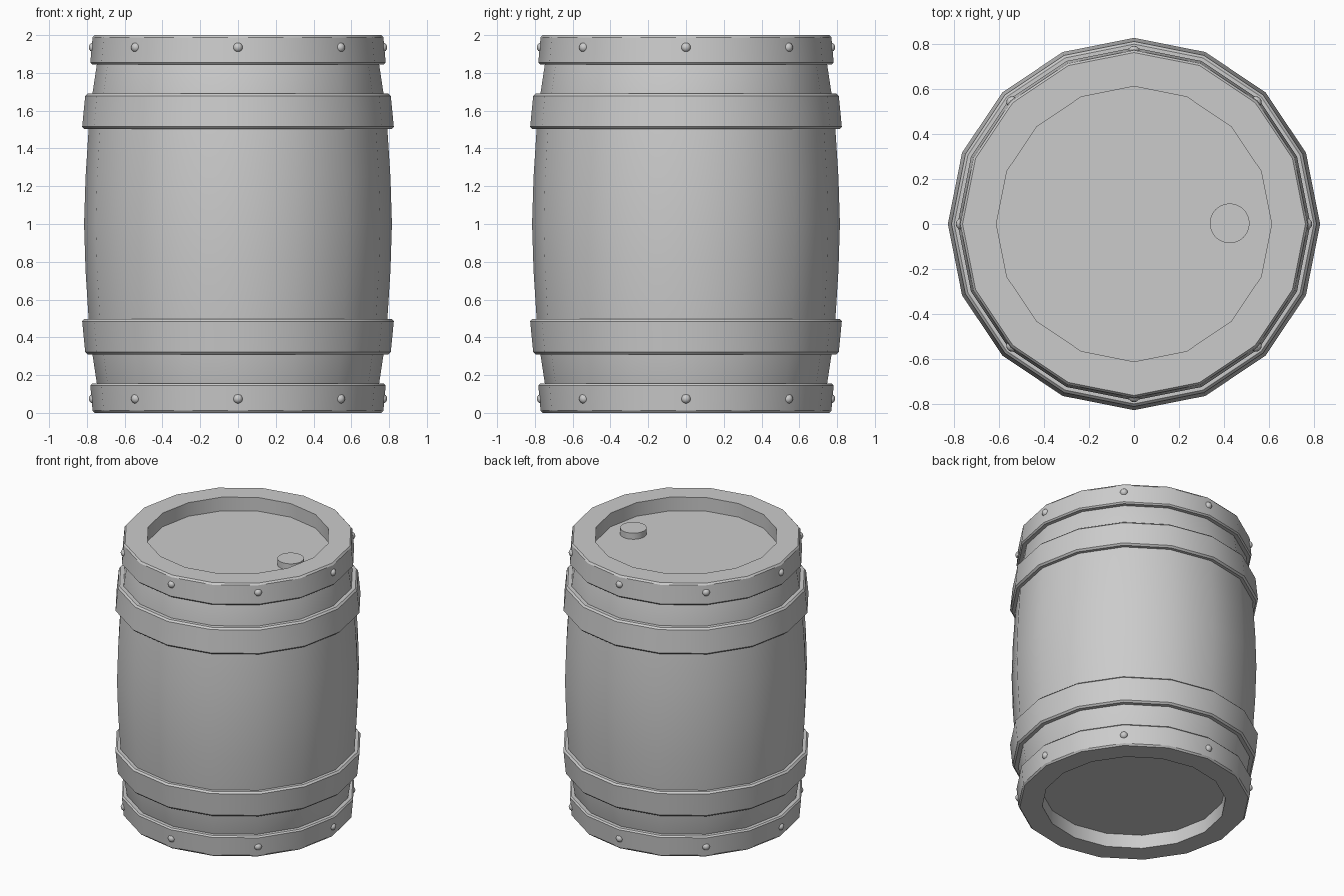
import bpy, bmesh, math
from mathutils import Matrix

if "Cube" in bpy.data.objects:
    bpy.data.objects.remove(bpy.data.objects["Cube"])

SIDES = 16


def make_object(name, bm):
    bmesh.ops.recalc_face_normals(bm, faces=bm.faces)
    mesh = bpy.data.meshes.new(name)
    bm.to_mesh(mesh)
    bm.free()
    obj = bpy.data.objects.new(name, mesh)
    bpy.context.collection.objects.link(obj)
    return obj


def lathe(name, profile, closed=True):
    """Revolve (radius, z) points; open profiles are capped at both ends."""
    bm = bmesh.new()
    rings = []
    for r, z in profile:
        rings.append([bm.verts.new((r * math.cos(2 * math.pi * i / SIDES),
                                    r * math.sin(2 * math.pi * i / SIDES), z))
                      for i in range(SIDES)])
    pairs = list(zip(rings, rings[1:]))
    if closed:
        pairs.append((rings[-1], rings[0]))
    for a, b in pairs:
        for i in range(SIDES):
            j = (i + 1) % SIDES
            bm.faces.new((a[i], a[j], b[j], b[i]))
    if not closed:
        bm.faces.new(rings[0])
        bm.faces.new(rings[-1])
    return make_object(name, bm)


def flip(profile):
    return [(r, 2 - z) for r, z in profile]


# Bulging staves, closed by the recessed heads
half = [(0.73, 0.10), (0.748, 0.16), (0.772, 0.32), (0.791, 0.50), (0.807, 0.75)]
lathe("barrel_body", half + [(0.815, 1.0)] + flip(half)[::-1], closed=False)

# End hoops with the raised rim, and the wider belly hoops
end_hoop = [(0.61, 0), (0.76, 0), (0.77, 0.012), (0.782, 0.145),
            (0.773, 0.155), (0.70, 0.155), (0.61, 0.12)]
belly_hoop = [(0.74, 0.31), (0.797, 0.31), (0.809, 0.322), (0.825, 0.485),
              (0.813, 0.497), (0.74, 0.497)]
for side, fn in (("bottom", list), ("top", flip)):
    lathe(side + "_end_hoop", fn(end_hoop))
    lathe(side + "_belly_hoop", fn(belly_hoop))

    # Eight rivets around each end hoop
    bm = bmesh.new()
    z = 0.075 if side == "bottom" else 1.935
    for k in range(8):
        a = k * math.pi / 4
        bmesh.ops.create_uvsphere(
            bm, u_segments=12, v_segments=8, radius=0.026,
            matrix=Matrix.Translation((0.764 * math.cos(a), 0.764 * math.sin(a), z)))
    make_object(side + "_rivets", bm)

# Bung in the top head
bm = bmesh.new()
bmesh.ops.create_cone(bm, cap_ends=True, segments=32, radius1=0.088, radius2=0.088,
                      depth=0.07, matrix=Matrix.Translation((0.424, 0.003, 1.91)))
make_object("bung", bm)

# Smooth shading with sharp hoop edges
for obj in bpy.context.scene.objects:
    obj.select_set(True)
    bpy.context.view_layer.objects.active = obj
bpy.ops.object.shade_smooth_by_angle(angle=math.radians(30))
